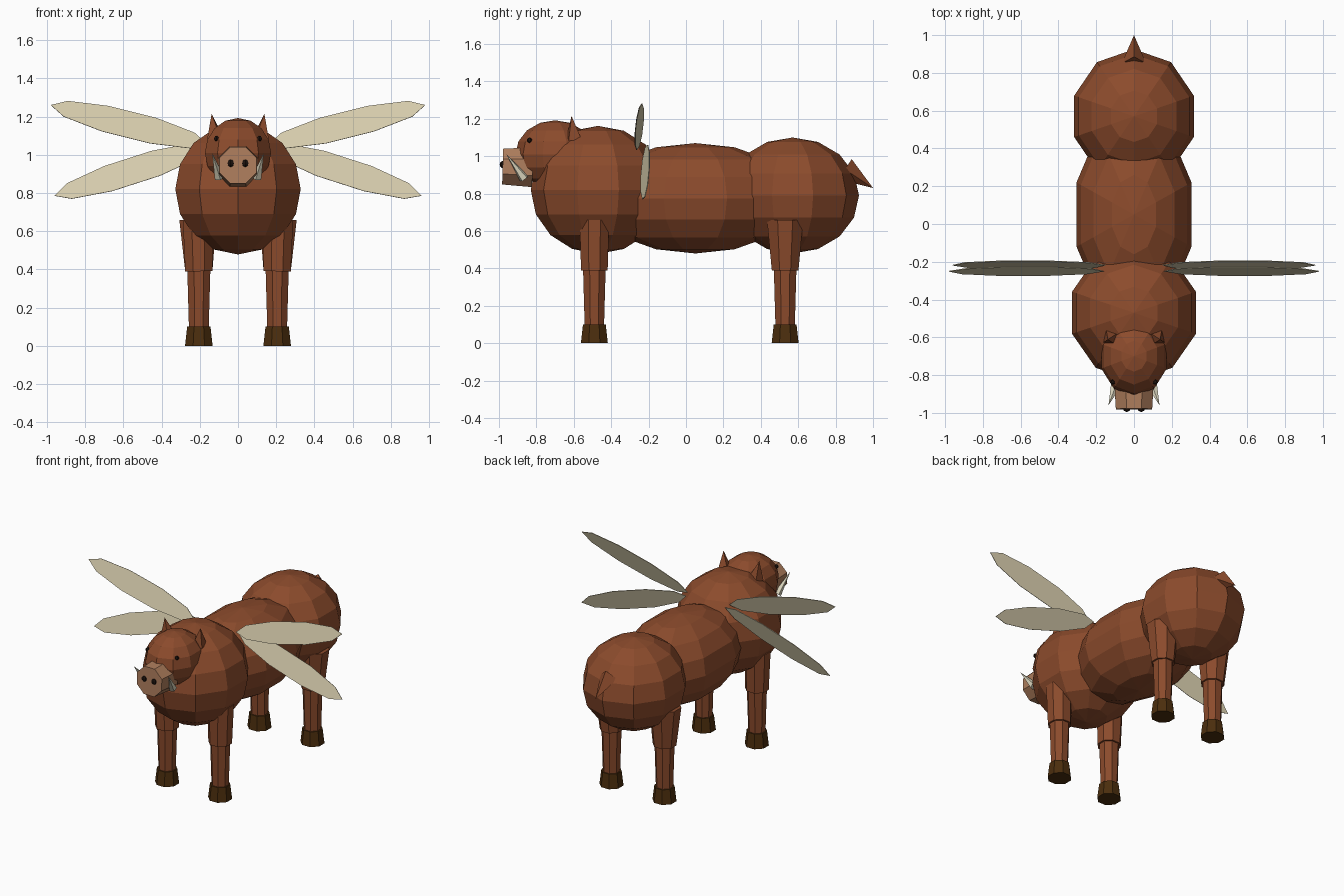
import bpy, bmesh, math
from mathutils import Vector, Matrix

cube = bpy.data.objects.get("Cube")
if cube:
    bpy.data.objects.remove(cube, do_unlink=True)


def material(name, rgb):
    m = bpy.data.materials.new(name)
    m.use_nodes = True
    m.diffuse_color = (*rgb, 1)
    m.node_tree.nodes["Principled BSDF"].inputs["Base Color"].default_value = (*rgb, 1)
    return m


brown = material("brown hide", (0.26, 0.07, 0.025))
tan = material("tan snout", (0.43, 0.21, 0.11))
horn = material("dark hoof", (0.07, 0.027, 0.004))
black = material("dark eye", (0.012, 0.006, 0.004))
ivory = material("ivory tusk", (0.72, 0.68, 0.52))
cream = material("cream wing", (0.68, 0.61, 0.42))


def finish(name, bm, mat):
    mesh = bpy.data.meshes.new(name)
    bmesh.ops.recalc_face_normals(bm, faces=bm.faces[:])
    bm.to_mesh(mesh)
    bm.free()
    mesh.materials.append(mat)
    obj = bpy.data.objects.new(name, mesh)
    bpy.context.collection.objects.link(obj)
    return obj


def ball(name, centre, size, mat, segments=10, rings=8):
    """Faceted ellipsoid with upright poles."""
    bm = bmesh.new()
    bmesh.ops.create_uvsphere(bm, u_segments=segments, v_segments=rings, radius=1)
    bmesh.ops.transform(bm, verts=bm.verts[:],
                        matrix=Matrix.Translation(centre) @ Matrix.Diagonal((*size, 1)))
    return finish(name, bm, mat)


def taper(name, start, end, r_start, r_end, sides, mat, turn=0.0):
    """Prism or cone running from start to end."""
    start, end = Vector(start), Vector(end)
    axis = end - start
    bm = bmesh.new()
    bmesh.ops.create_cone(bm, cap_ends=True, segments=sides, radius1=r_start,
                          radius2=r_end, depth=axis.length)
    place = (Matrix.Translation((start + end) / 2)
             @ axis.to_track_quat('Z', 'Y').to_matrix().to_4x4()
             @ Matrix.Rotation(turn, 4, 'Z'))
    bmesh.ops.transform(bm, verts=bm.verts[:], matrix=place)
    bmesh.ops.remove_doubles(bm, verts=bm.verts[:], dist=0.0005)
    return finish(name, bm, mat)


def wing(name, root, tip, y, half_width, lean, mat):
    """Flat leaf in the xz plane, its upper edge leaning back."""
    root, tip = Vector((root[0], y, root[1])), Vector((tip[0], y, tip[1]))
    centre, along = (root + tip) / 2, (tip - root) / 2
    across = Vector((-along.z, 0, along.x)).normalized() * half_width
    if across.z < 0:
        across.negate()
    across.y = lean
    bm = bmesh.new()
    ring = [bm.verts.new(centre + along * math.cos(a) + across * math.sin(a))
            for a in (i * math.tau / 10 for i in range(10))]
    bm.faces.new(ring)
    obj = finish(name, bm, mat)
    solid = obj.modifiers.new("thickness", 'SOLIDIFY')
    solid.thickness = 0.004
    solid.offset = 0
    return obj


# Trunk and head
ball("chest", (0, -0.47, 0.82), (0.345, 0.36, 0.342), brown)
ball("belly", (0, 0.05, 0.775), (0.32, 0.55, 0.295), brown)
ball("rump", (0, 0.57, 0.79), (0.333, 0.355, 0.31), brown)
ball("head", (0, -0.70, 1.01), (0.182, 0.212, 0.182), brown)

# Snout and tail
taper("snout", (0, -0.82, 0.94), (0, -0.98, 0.945), 0.114, 0.104, 8, tan, math.pi / 8)
taper("tail", (0, 0.85, 0.93), (0, 1.0, 0.83), 0.065, 0.0, 4, brown)

for side, s in (("left", 1), ("right", -1)):
    # Face details
    ball(f"{side}_nostril", (s * 0.038, -0.98, 0.955), (0.019, 0.016, 0.019), black, 6, 6)
    ball(f"{side}_eye", (s * 0.113, -0.837, 1.085), (0.014, 0.014, 0.014), black, 6, 6)
    taper(f"{side}_ear", (s * 0.12, -0.60, 1.09), (s * 0.138, -0.612, 1.215),
          0.05, 0.0, 4, brown)
    taper(f"{side}_tusk", (s * 0.10, -0.865, 0.88), (s * 0.135, -0.96, 1.01),
          0.027, 0.0, 5, ivory)

    # Legs
    for end, y, thigh in (("front", -0.49, 0.085), ("back", 0.53, 0.105)):
        x = s * 0.205
        taper(f"{end}_{side}_upper_leg", (x, y, 0.39), (x + s * 0.005, y, 0.66),
              0.077, thigh, 8, brown, math.pi / 8)
        taper(f"{end}_{side}_lower_leg", (x, y, 0.09), (x, y, 0.42),
              0.056, 0.066, 8, brown, math.pi / 8)
        taper(f"{end}_{side}_hoof", (x, y, 0), (x, y, 0.1),
              0.078, 0.066, 8, horn, math.pi / 8)

    # Wings
    wing(f"{side}_upper_wing", (s * 0.16, 1.055), (s * 0.98, 1.26), -0.25,
         0.072, 0.024, cream)
    wing(f"{side}_lower_wing", (s * 0.15, 1.045), (s * 0.96, 0.785), -0.218,
         0.072, 0.024, cream)
